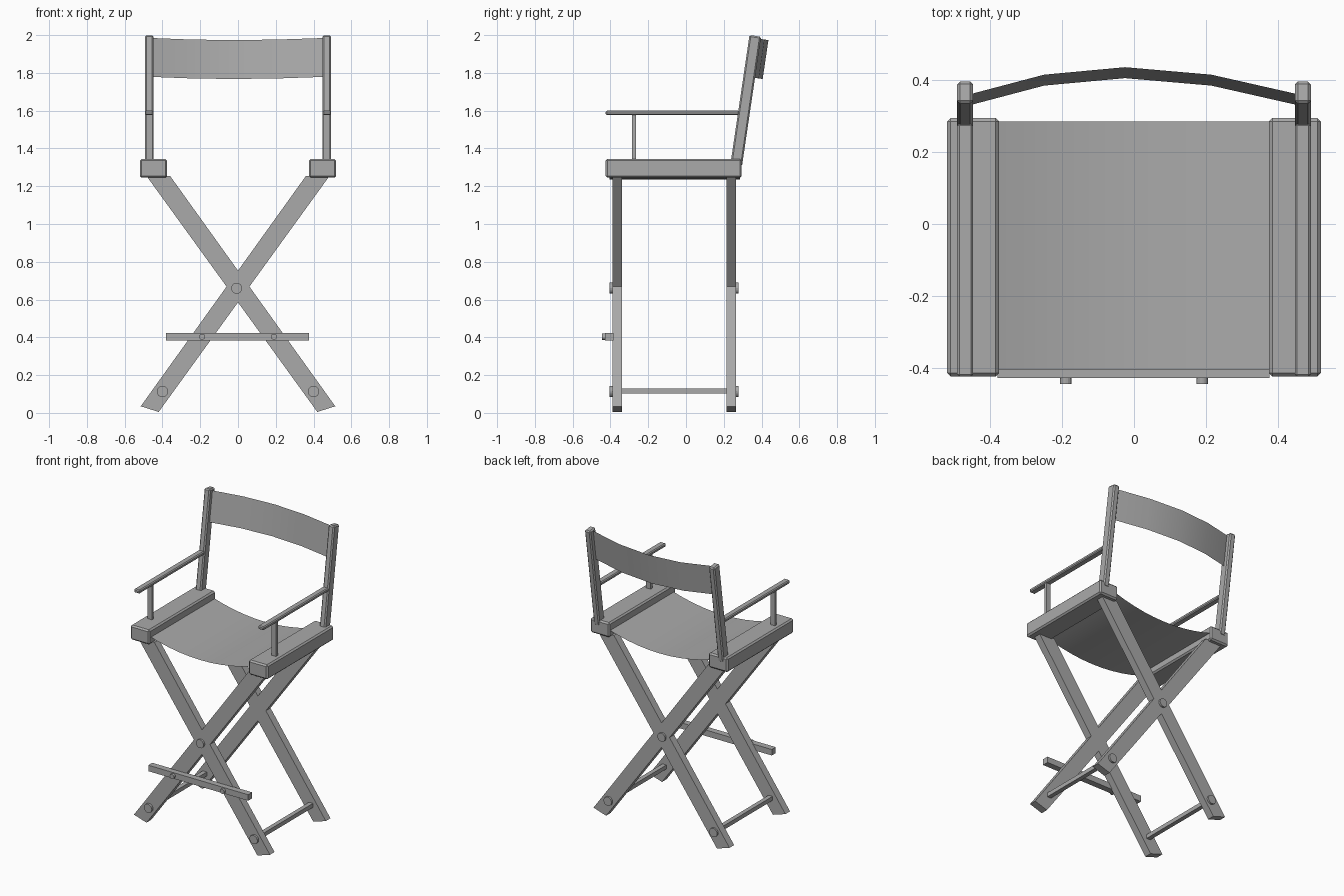
import bpy, bmesh, math
from mathutils import Matrix, Vector

cube = bpy.data.objects.get("Cube")
if cube:
    bpy.data.objects.remove(cube, do_unlink=True)

grey = bpy.data.materials.new("plain grey")
grey.use_nodes = True
COLOUR = (0.4, 0.4, 0.4, 1)
grey.diffuse_color = COLOUR
grey.node_tree.nodes["Principled BSDF"].inputs["Base Color"].default_value = COLOUR


def add(name, bm):
    bmesh.ops.recalc_face_normals(bm, faces=bm.faces)
    mesh = bpy.data.meshes.new(name)
    bm.to_mesh(mesh)
    bm.free()
    mesh.materials.append(grey)
    obj = bpy.data.objects.new(name, mesh)
    bpy.context.collection.objects.link(obj)
    return obj


def box(name, x, y, z, bevel=0.0, matrix=Matrix()):
    """Box between (min, max) pairs, optionally bevelled and transformed."""
    bm = bmesh.new()
    size = Matrix.Diagonal((x[1] - x[0], y[1] - y[0], z[1] - z[0], 1))
    mid = Matrix.Translation([sum(r) / 2 for r in (x, y, z)])
    bmesh.ops.create_cube(bm, size=1, matrix=mid @ size)
    if bevel:
        bmesh.ops.bevel(bm, geom=bm.edges[:], offset=bevel, segments=1, affect='EDGES')
    bm.transform(matrix)
    return add(name, bm)


def bolt(name, x, z, radius, y0, y1):
    bm = bmesh.new()
    place = Matrix.Translation((x, (y0 + y1) / 2, z)) @ Matrix.Rotation(math.pi / 2, 4, 'X')
    bmesh.ops.create_cone(bm, cap_ends=True, segments=16, radius1=radius,
                          radius2=radius, depth=y1 - y0, matrix=place)
    add(name, bm)


def prism(name, profile, y0, y1):
    """Extrude an x-z outline from y0 to y1."""
    bm = bmesh.new()
    face = bm.faces.new([bm.verts.new((x, y0, z)) for x, z in profile])
    ext = bmesh.ops.extrude_face_region(bm, geom=[face])
    moved = [v for v in ext["geom"] if isinstance(v, bmesh.types.BMVert)]
    bmesh.ops.translate(bm, verts=moved, vec=(0, y1 - y0, 0))
    add(name, bm)


def sheet(name, path, offset):
    """Single-layer cloth: a path swept along an offset."""
    bm = bmesh.new()
    rows = [(bm.verts.new(p), bm.verts.new(Vector(p) + Vector(offset))) for p in path]
    for a, b in zip(rows, rows[1:]):
        bm.faces.new((a[0], b[0], b[1], a[1]))
    obj = add(name, bm)
    for poly in obj.data.polygons:
        poly.use_smooth = True


LEAN = math.radians(8.4)
lean = Matrix.Translation((0, 0.27, 1.34)) @ Matrix.Rotation(-LEAN, 4, 'X')

# Parts repeated on each side
for side, s in (("left", 1), ("right", -1)):
    def span(a, b):
        return tuple(sorted((s * a, s * b)))
    box(side + "_seat_rail", span(0.375, 0.52), (-0.425, 0.295), (1.245, 1.345), 0.01)
    box(side + "_back_post", span(0.448, 0.492), (-0.031, 0.031), (-0.03, 0.663), 0.008, lean)
    box(side + "_armrest", span(0.448, 0.492), (-0.425, 0.28), (1.576, 1.6), 0.006)
    box(side + "_armrest_post", span(0.453, 0.487), (-0.285, -0.265), (1.335, 1.58))
    box(side + "_floor_rod", span(0.387, 0.417), (-0.35, 0.225), (0.102, 0.13))

    # Crossed legs with their bolts, front and back
    outline = [(-0.515, 0.035), (-0.42, 0.005), (0.485, 1.255), (0.36, 1.255)]
    for end, y0, y1, cap in (("front", -0.39, -0.34, (-0.404, -0.385)),
                             ("back", 0.215, 0.265, (0.26, 0.278))):
        prism(f"{end}_{side}_leg", [(s * x, z) for x, z in outline], y0, y1)
        bolt(f"{end}_{side}_foot_bolt", s * 0.4, 0.113, 0.03, *cap)
        if s > 0:
            bolt(end + "_pivot_bolt", -0.007, 0.66, 0.029, *cap)

    bolt(side + "_footrest_bolt", s * 0.19, 0.403, 0.016, -0.445, -0.425)

# Footrest bar
box("footrest", (-0.38, 0.377), (-0.428, -0.385), (0.383, 0.424))

# Sagging cloth seat
xs = [0.4 * i / 5 for i in range(-5, 6)]
sheet("seat_cloth", [(x, -0.405, 1.236 + 0.4 * x * x) for x in xs], (0, 0.69, 0))

# Curved cloth backrest, leaning with the posts
xs = [-0.46, -0.25, -0.025, 0.215, 0.46]
bows = [0.0, 0.056, 0.077, 0.056, 0.0]
sheet("back_cloth", [lean @ Vector((x, bow - 0.005, 0.443)) for x, bow in zip(xs, bows)],
      lean.to_3x3() @ Vector((0, 0, 0.208)))
